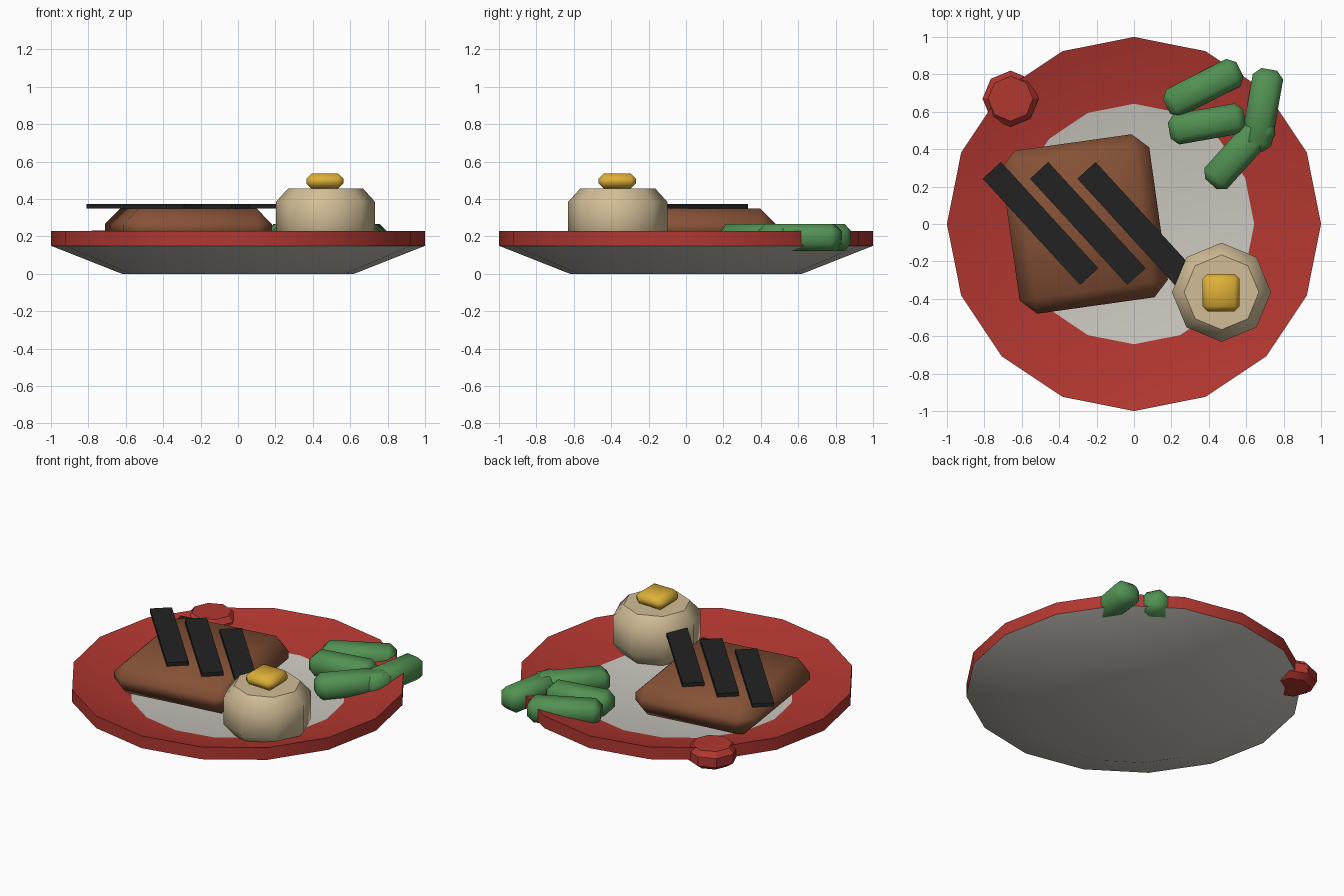
import bpy, bmesh, math

cube = bpy.data.objects.get("Cube")
if cube:
    bpy.data.objects.remove(cube, do_unlink=True)


def material(name, r, g, b):
    m = bpy.data.materials.new(name)
    m.use_nodes = True
    m.diffuse_color = (r, g, b, 1)
    bsdf = next(n for n in m.node_tree.nodes if n.type == 'BSDF_PRINCIPLED')
    bsdf.inputs["Base Color"].default_value = (r, g, b, 1)
    return m


red = material("red", 0.45, 0.038, 0.03)
grey = material("pale grey", 0.59, 0.57, 0.52)
brown = material("meat brown", 0.24, 0.084, 0.038)
black = material("char black", 0.016, 0.016, 0.016)
cream = material("potato cream", 0.64, 0.51, 0.31)
yellow = material("butter yellow", 0.72, 0.43, 0.04)
green = material("bean green", 0.084, 0.285, 0.085)


def finish(name, bm, mats, smooth=50):
    bmesh.ops.recalc_face_normals(bm, faces=bm.faces)
    mesh = bpy.data.meshes.new(name)
    bm.to_mesh(mesh)
    bm.free()
    for m in mats:
        mesh.materials.append(m)
    obj = bpy.data.objects.new(name, mesh)
    bpy.context.collection.objects.link(obj)
    if smooth:
        bpy.ops.object.select_all(action='DESELECT')
        obj.select_set(True)
        bpy.context.view_layer.objects.active = obj
        bpy.ops.object.shade_smooth_by_angle(angle=math.radians(smooth))
    return obj


def lathe(name, profile, sides, mats, bands=None, centre=(0, 0), smooth=50):
    """Closed turned solid; bands gives the material of each profile step."""
    bm = bmesh.new()
    rings = []
    for r, z in profile:
        angles = [math.tau * i / sides for i in range(sides)]
        rings.append([bm.verts.new((centre[0] + r * math.cos(a),
                                    centre[1] + r * math.sin(a), z)) for a in angles])
    for k in range(len(rings) - 1):
        low, high = rings[k], rings[k + 1]
        for i in range(sides):
            j = (i + 1) % sides
            f = bm.faces.new((low[i], low[j], high[j], high[i]))
            f.material_index = bands[k] if bands else 0
    bm.faces.new(rings[0][::-1])
    bm.faces.new(rings[-1])
    return finish(name, bm, mats, smooth)


def block(name, size, centre, turn, mat, bevel=0.0, smooth=50):
    """Box with chamfered edges, turned about the vertical."""
    bm = bmesh.new()
    bmesh.ops.create_cube(bm, size=1)
    bmesh.ops.scale(bm, vec=size, verts=bm.verts)
    if bevel:
        bmesh.ops.bevel(bm, geom=bm.edges[:], offset=bevel, segments=1,
                        affect='EDGES', profile=0.5)
    obj = finish(name, bm, [mat], smooth)
    obj.location = centre
    obj.rotation_euler.z = math.radians(turn)
    return obj


# Plate: grey underside and well, red edge and sloping rim
lathe("plate", [(0.62, 0), (1, 0.15), (1, 0.23), (0.643, 0.13)], 16,
      [grey, red], bands=[0, 1, 1], smooth=30)

# Small garnish on the back edge of the rim
lathe("rim_garnish", [(0.11, 0.11), (0.15, 0.14), (0.15, 0.2), (0.12, 0.232)], 8,
      [red], centre=(-0.66, 0.67), smooth=30)

# Steak with three char marks
block("steak", (0.8, 0.88, 0.21), (-0.265, 0, 0.245), 8, brown, bevel=0.083)
for i in range(3):
    block(f"char_mark_{i + 1}", (0.77, 0.132, 0.024), (-0.5 + 0.253 * i, 0.003, 0.362),
          -47.5, black, smooth=0)

# Potato with butter on top
lathe("potato", [(0.2, 0.135), (0.265, 0.21), (0.265, 0.385), (0.2, 0.457)], 8,
      [cream], centre=(0.468, -0.365))
block("butter", (0.2, 0.2, 0.08), (0.465, -0.367, 0.496), 0, yellow, bevel=0.028)

# Green beans: centre, turn and length
beans = [((0.37, 0.728), 27, 0.44), ((0.39, 0.535), 10, 0.41),
         ((0.685, 0.61), 80, 0.44), ((0.565, 0.385), 48, 0.46)]
for i, ((x, y), turn, length) in enumerate(beans):
    block(f"green_bean_{i + 1}", (length, 0.165, 0.145), (x, y, 0.195), turn,
          green, bevel=0.04)
